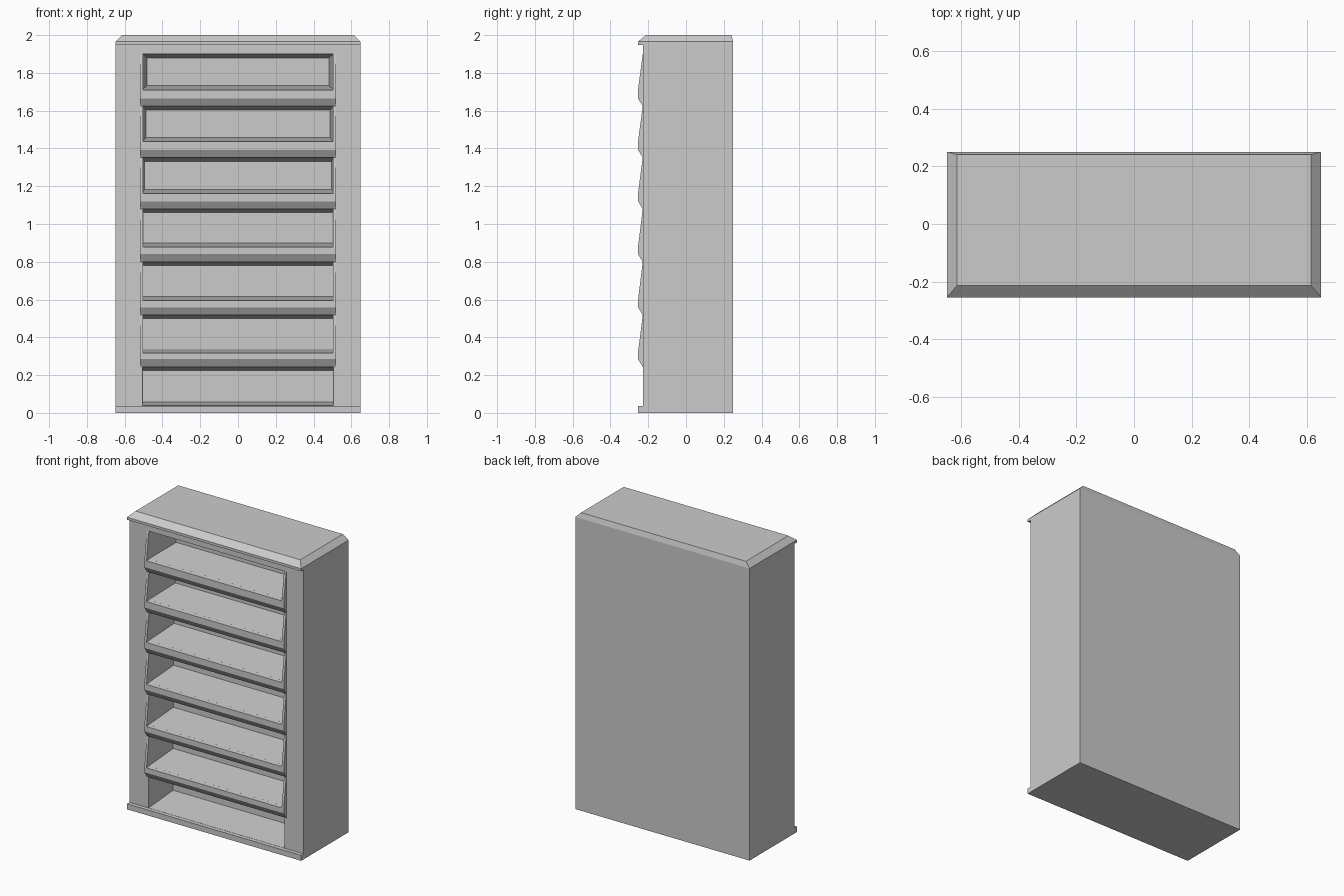
import bpy, bmesh

if "Cube" in bpy.data.objects:
    bpy.data.objects.remove(bpy.data.objects["Cube"])

FRONT, LIP, BACK = -0.228, -0.254, 0.25
W = 0.648          # half width of cabinet
OPEN = 0.505       # half width of shelf opening
TIERS = [1.624, 1.352, 1.080, 0.800, 0.519, 0.244]   # underside of each shelf edge


def finish(name, bm):
    bmesh.ops.recalc_face_normals(bm, faces=bm.faces)
    me = bpy.data.meshes.new(name)
    bm.to_mesh(me)
    bm.free()
    ob = bpy.data.objects.new(name, me)
    bpy.context.collection.objects.link(ob)
    return ob


def prism(profile, x0, x1):
    """Extrude a (y, z) profile along x."""
    bm = bmesh.new()
    face = bm.faces.new([bm.verts.new((x0, y, z)) for y, z in profile])
    ext = bmesh.ops.extrude_face_region(bm, geom=[face])
    for v in ext["geom"]:
        if isinstance(v, bmesh.types.BMVert):
            v.co.x = x1
    bmesh.ops.recalc_face_normals(bm, faces=bm.faces)
    return bm


# cabinet body with base lip and bevelled top
bm = prism([(LIP, 0), (BACK, 0), (BACK, 1.965), (LIP, 1.965), (LIP, 1.948),
            (FRONT, 1.948), (FRONT, 0.037), (LIP, 0.037)], -W, W)
top = max(bm.faces, key=lambda f: f.calc_center_median().z)
ext = bmesh.ops.extrude_face_region(bm, geom=[top])
bmesh.ops.delete(bm, geom=[top], context='FACES')
for v in ext["geom"]:
    if isinstance(v, bmesh.types.BMVert):
        v.co = (0.613 if v.co.x > 0 else -0.613,
                0.24 if v.co.y > 0 else -0.213, 2.0)
body = finish("cabinet_body", bm)

# tapered pockets that hollow out the shelf compartments
ceilings = [1.90] + TIERS
floors = [t + 0.088 - 0.0025 * i for i, t in enumerate(TIERS)] + [0.038]
back_widths = [0.481, 0.487, 0.496, 0.500, 0.502, 0.503, 0.504]
bm = bmesh.new()
for hi, lo, bw in zip(ceilings, floors, back_widths):
    rings = []
    for y, w, s in ((FRONT - 0.002, OPEN, 0), (0.03, bw, 0.02)):
        rings.append([bm.verts.new(c) for c in (
            (-w, y, lo + s), (w, y, lo + s), (w, y, hi - s), (-w, y, hi - s))])
    a, b = rings
    bm.faces.new(a)
    bm.faces.new(b[::-1])
    for i in range(4):
        j = (i + 1) % 4
        bm.faces.new((a[j], a[i], b[i], b[j]))
cutter = finish("compartment_cutter", bm)
cutter.hide_render = True
cutter.hide_viewport = True
mod = body.modifiers.new("compartments", 'BOOLEAN')
mod.operation = 'DIFFERENCE'
mod.solver = 'EXACT'
mod.object = cutter

# projecting front edge of each shelf
for i, (t, f) in enumerate(zip(TIERS, floors)):
    finish(f"shelf_edge_{i + 1}", prism(
        [(FRONT, t), (LIP, t + 0.04), (LIP, f - 0.002), (FRONT, f)], -OPEN, OPEN))

# saw-tooth side trims
saw = [(-0.222, 1.90), (-0.229, 1.90)]
for t, f in zip(TIERS, floors):
    saw += [(LIP, f), (LIP, t + 0.04), (-0.229, t)]
saw.append((-0.222, TIERS[-1]))
for side, s in (("left", -1), ("right", 1)):
    finish(f"{side}_saw_trim", prism(saw, s * 0.503, s * 0.519))
